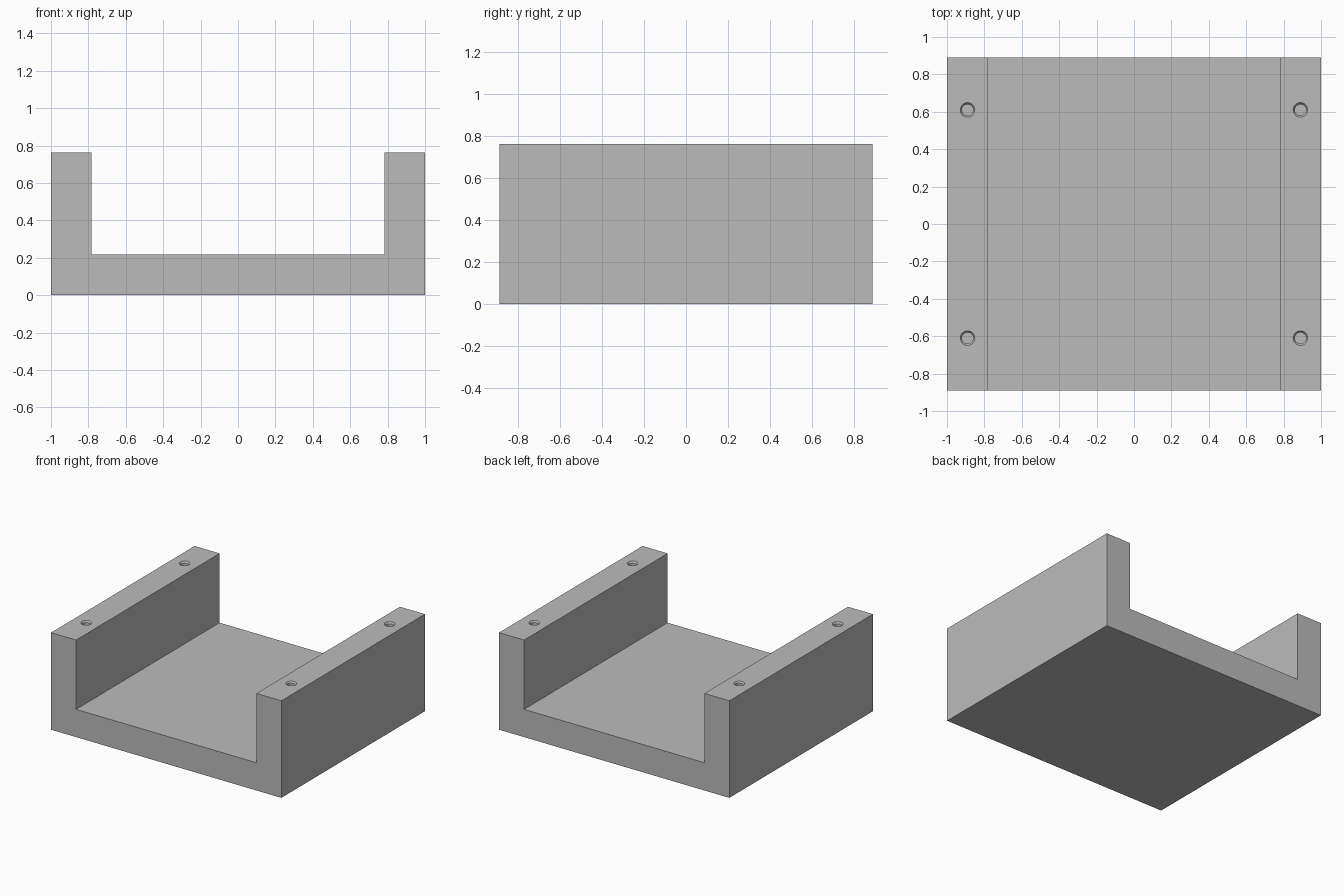
import bpy
import bmesh
from mathutils import Matrix, Vector

cube = bpy.data.objects.get("Cube")
if cube:
    bpy.data.objects.remove(cube, do_unlink=True)

WIDTH, DEPTH, HEIGHT = 2.0, 1.78, 0.762
WALL, FLOOR = 0.217, 0.218
HOLE_X, HOLE_Y = 0.89, 0.61
RIM, BORE, BEVEL, BORE_DEPTH = 0.039, 0.030, 0.012, 0.30

grey = bpy.data.materials.new("light grey")
grey.use_nodes = True
colour = (0.5, 0.5, 0.5, 1.0)
grey.diffuse_color = colour
grey.node_tree.nodes["Principled BSDF"].inputs["Base Color"].default_value = colour


def make_object(name, bm):
    bmesh.ops.recalc_face_normals(bm, faces=bm.faces[:])
    mesh = bpy.data.meshes.new(name)
    bm.to_mesh(mesh)
    bm.free()
    mesh.materials.append(grey)
    obj = bpy.data.objects.new(name, mesh)
    bpy.context.collection.objects.link(obj)
    return obj


# U-shaped channel: half profile mirrored, then extruded front to back
half = [(WIDTH / 2, 0), (WIDTH / 2, HEIGHT), (WIDTH / 2 - WALL, HEIGHT), (WIDTH / 2 - WALL, FLOOR)]
profile = half + [(-x, z) for x, z in reversed(half)]
bm = bmesh.new()
face = bm.faces.new([bm.verts.new((x, -DEPTH / 2, z)) for x, z in profile])
swept = bmesh.ops.extrude_face_region(bm, geom=[face])["geom"]
moved = [v for v in swept if isinstance(v, bmesh.types.BMVert)]
bmesh.ops.translate(bm, verts=moved, vec=Vector((0, DEPTH, 0)))
channel = make_object("channel_bracket", bm)

# Blind screw holes with a bevelled mouth, one near each end of both walls
bm = bmesh.new()
lip = 0.02
rings = [(RIM, HEIGHT + lip), (RIM, HEIGHT), (BORE, HEIGHT - BEVEL), (BORE, HEIGHT - BORE_DEPTH)]
for sx in (-1, 1):
    for sy in (-1, 1):
        place = Matrix.Translation((sx * HOLE_X, sy * HOLE_Y, 0))
        loops = []
        for radius, z in rings:
            circle = bmesh.ops.create_circle(
                bm, segments=32, radius=radius, matrix=place @ Matrix.Translation((0, 0, z)))
            loops.append(circle["verts"])
        for upper, lower in zip(loops, loops[1:]):
            for i in range(len(upper)):
                bm.faces.new((upper[i - 1], upper[i], lower[i], lower[i - 1]))
        bm.faces.new(loops[0])
        bm.faces.new(loops[-1])
cutter = make_object("screw_hole_cutter", bm)
cutter.hide_render = True

# Cut the holes and discard the cutter
cut = channel.modifiers.new("screw_holes", "BOOLEAN")
cut.operation = "DIFFERENCE"
cut.solver = "EXACT"
cut.object = cutter
bpy.ops.object.select_all(action="DESELECT")
channel.select_set(True)
bpy.context.view_layer.objects.active = channel
bpy.ops.object.modifier_apply(modifier=cut.name)
bpy.data.objects.remove(cutter, do_unlink=True)
